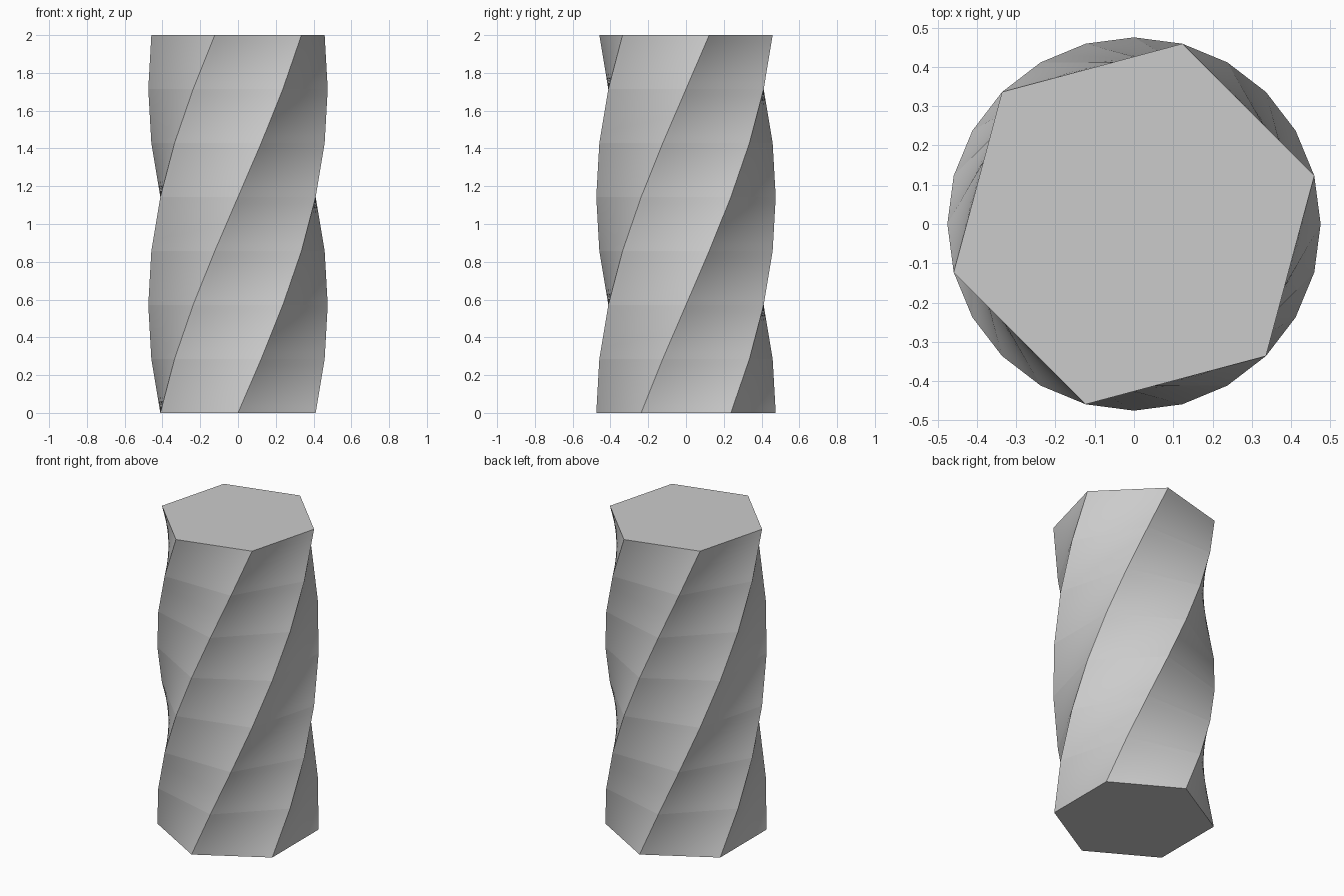
import bpy
import bmesh
import math
from mathutils import Vector

cube = bpy.data.objects.get("Cube")
if cube:
    bpy.data.objects.remove(cube, do_unlink=True)

RADIUS, HEIGHT = 0.475, 2.0
SIDES, LAYERS = 6, 7
STEP = math.radians(15)      # twist of each layer
ACROSS, UP = 16, 8           # fine divisions of each ruled panel


def corner(side, layer):
    a = math.radians(-90) + side * math.tau / SIDES + layer * STEP
    return Vector((RADIUS * math.cos(a), RADIUS * math.sin(a), HEIGHT * layer / LAYERS))


def ring_point(side, u, layer, v):
    low = corner(side, layer).lerp(corner(side + 1, layer), u)
    high = corner(side, layer + 1).lerp(corner(side + 1, layer + 1), u)
    return low.lerp(high, v)


# Stacked rings of the twisted hexagon
bm = bmesh.new()
rings = []
for k in range(LAYERS * UP + 1):
    layer = min(k // UP, LAYERS - 1)
    v = k / UP - layer
    rings.append([bm.verts.new(ring_point(s, i / ACROSS, layer, v))
                  for s in range(SIDES) for i in range(ACROSS)])

# Side panels
for low, high in zip(rings, rings[1:]):
    for i in range(len(low)):
        j = (i + 1) % len(low)
        bm.faces.new((low[i], low[j], high[j], high[i]))

# Flat end caps
bm.faces.new(rings[-1])
bm.faces.new(rings[0][::-1])

mesh = bpy.data.meshes.new("twisted_column")
bm.to_mesh(mesh)
bm.free()
column = bpy.data.objects.new("twisted_column", mesh)
bpy.context.collection.objects.link(column)

# Plain grey finish
grey = bpy.data.materials.new("light_grey")
grey.use_nodes = True
color = (0.6, 0.6, 0.6, 1.0)
grey.diffuse_color = color
grey.node_tree.nodes["Principled BSDF"].inputs["Base Color"].default_value = color
mesh.materials.append(grey)

# Smooth panels with crisp corners and layer seams
bpy.ops.object.select_all(action="DESELECT")
column.select_set(True)
bpy.context.view_layer.objects.active = column
bpy.ops.object.shade_smooth_by_angle(angle=math.radians(3.5))
